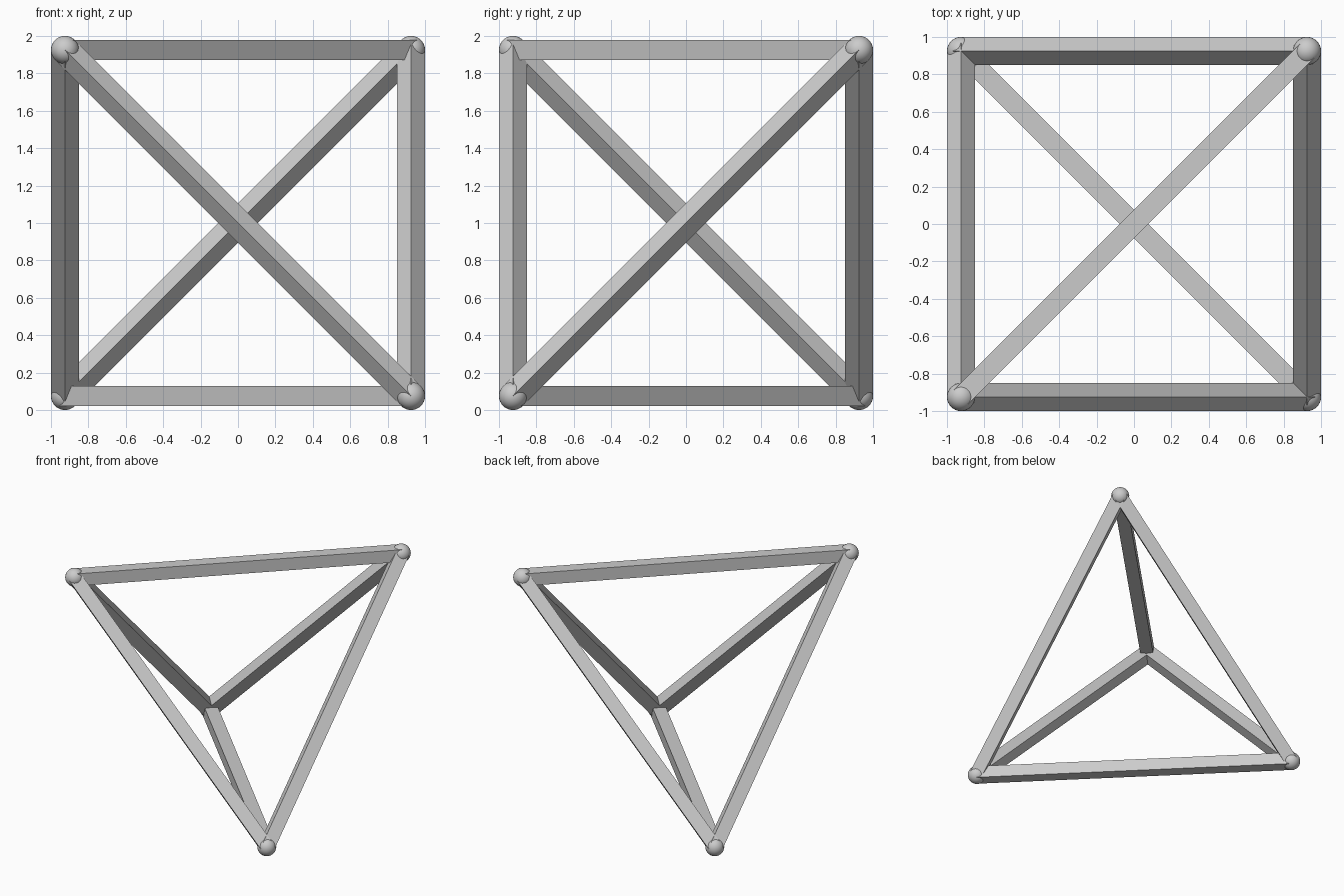
import bpy, math
from itertools import combinations
from mathutils import Matrix, Vector

if "Cube" in bpy.data.objects:
    bpy.data.objects.remove(bpy.data.objects["Cube"])

R = 0.075          # ball radius and bar corner radius
C = 1 - R          # corner distance from the centre

grey = bpy.data.materials.new("light_grey")
grey.diffuse_color = (0.6, 0.6, 0.6, 1)
grey.use_nodes = True
grey.node_tree.nodes["Principled BSDF"].inputs["Base Color"].default_value = grey.diffuse_color
mid = Vector((0, 0, 1))
corners = [mid + C * Vector(v) for v in
           ((-1, -1, 1), (1, 1, 1), (1, -1, -1), (-1, 1, -1))]


def add_bar(a, b, index):
    """Square bar; sloping bars stand on edge, level bars lie flat."""
    along = (b - a).normalized()
    out = ((a + b) / 2 - mid).normalized()
    side = out.cross(along)
    turn = Matrix((side, out, along)).transposed().to_4x4()
    level = abs(along.z) < 0.01
    twist = Matrix.Rotation(math.radians(45 if level else 0), 4, 'Z')
    bpy.ops.mesh.primitive_cylinder_add(vertices=4, radius=R, depth=(b - a).length)
    bar = bpy.context.object
    bar.name = f"frame_bar_{index}"
    bar.matrix_world = Matrix.Translation((a + b) / 2) @ turn @ twist
    bar.data.materials.append(grey)


# Six bars along the edges of the tetrahedron
for i, (a, b) in enumerate(combinations(corners, 2), 1):
    add_bar(a, b, i)

# Ball joint on each corner
for i, p in enumerate(corners, 1):
    bpy.ops.mesh.primitive_uv_sphere_add(segments=32, ring_count=16, radius=R, location=p)
    ball = bpy.context.object
    ball.name = f"corner_ball_{i}"
    ball.data.materials.append(grey)
    bpy.ops.object.shade_smooth()
